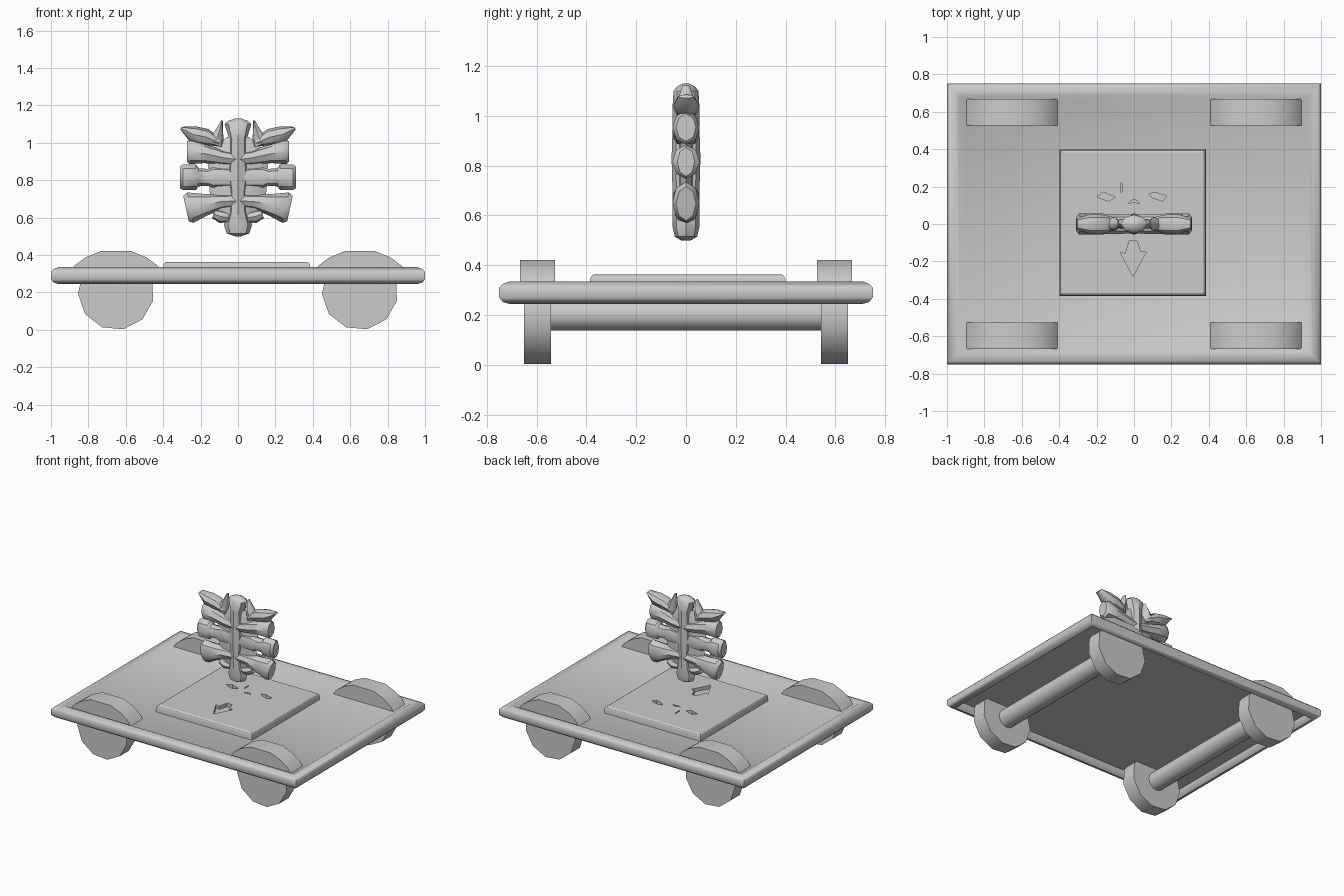
import bpy, bmesh, math
from mathutils import Vector

if "Cube" in bpy.data.objects:
    bpy.data.objects.remove(bpy.data.objects["Cube"])

grey = bpy.data.materials.new("plain_grey")
grey.use_nodes = True
GREY = (0.6, 0.6, 0.6, 1)
grey.diffuse_color = GREY
grey.node_tree.nodes["Principled BSDF"].inputs["Base Color"].default_value = GREY


def finish(bm, name, angle=35):
    bmesh.ops.recalc_face_normals(bm, faces=bm.faces)
    mesh = bpy.data.meshes.new(name)
    bm.to_mesh(mesh)
    bm.free()
    mesh.materials.append(grey)
    ob = bpy.data.objects.new(name, mesh)
    bpy.context.collection.objects.link(ob)
    smooth(ob, angle)
    return ob


def smooth(ob, angle):
    bpy.ops.object.select_all(action="DESELECT")
    ob.select_set(True)
    bpy.context.view_layer.objects.active = ob
    bpy.ops.object.shade_smooth_by_angle(angle=math.radians(angle))


def skin(bm, rings):
    """Join rings of equal point count into a closed, capped solid."""
    loops = [[bm.verts.new(p) for p in ring] for ring in rings]
    for a, b in zip(loops, loops[1:]):
        for i in range(len(a)):
            j = (i + 1) % len(a)
            bm.faces.new((a[i], a[j], b[j], b[i]))
    bm.faces.new(loops[0])
    bm.faces.new(loops[-1])


def rect_stack(name, hx, hy, steps, cx=0, cy=0):
    """Stacked rectangles given as (inset, height)."""
    corners = ((-1, -1), (1, -1), (1, 1), (-1, 1))
    bm = bmesh.new()
    skin(bm, [[(cx + sx * (hx - d), cy + sy * (hy - d), z) for sx, sy in corners]
              for d, z in steps])
    return finish(bm, name, 50)


def side_prism(name, outline, y0, y1):
    bm = bmesh.new()
    skin(bm, [[(x, y, z) for x, z in outline] for y in (y0, y1)])
    return finish(bm, name)


def loft(name, stations, sides=(1,), n=8):
    """Rounded bar through (x, z, half width, half depth) stations."""
    bm = bmesh.new()
    for s in sides:
        rings = []
        for i, (x, z, w, d) in enumerate(stations):
            p, q = stations[max(i - 1, 0)], stations[min(i + 1, len(stations) - 1)]
            t = Vector((q[0] - p[0], q[1] - p[1])).normalized()
            ring = []
            for k in range(n):
                a = math.tau * k / n
                u, v = w * math.cos(a), d * math.sin(a)
                ring.append((s * (x - t.y * u), v, z + t.x * u))
            rings.append(ring)
        skin(bm, rings)
    return finish(bm, name, 40)


# Deck with a rounded rim, shallow top and hollow underside
rect_stack("deck", 1, 0.75, [
    (0.06, 0.295), (0.06, 0.265), (0.04, 0.245), (0.015, 0.252), (0, 0.27),
    (0, 0.31), (0.015, 0.325), (0.04, 0.335), (0.065, 0.328), (0.09, 0.312)])

# Raised centre plate with engraved marks
plate = rect_stack("centre_plate", 0.392, 0.392,
                   [(0, 0.3), (0, 0.345), (0.006, 0.357), (0.016, 0.363)], -0.007, 0.007)
marks = [
    [(-0.2, 0.145), (-0.165, 0.17), (-0.1, 0.145), (-0.135, 0.122)],
    [(0.08, 0.16), (0.1, 0.14), (0.155, 0.122), (0.175, 0.15), (0.11, 0.17)],
    [(-0.03, 0.11), (-0.012, 0.127), (0.012, 0.127), (0.03, 0.11), (0, 0.117)],
    [(-0.071, 0.17), (-0.063, 0.17), (-0.063, 0.22), (-0.071, 0.22)],
    [(-0.025, -0.09), (0.015, -0.09), (0.035, -0.15), (0.065, -0.15),
     (-0.005, -0.28), (-0.075, -0.15), (-0.045, -0.16)],
]
bm = bmesh.new()
for mark in marks:
    skin(bm, [[(x, y, z) for x, y in mark] for z in (0.338, 0.4)])
cutter = finish(bm, "mark_cutter")
cut = plate.modifiers.new("engrave", "BOOLEAN")
cut.operation, cut.solver, cut.object = "DIFFERENCE", "EXACT", cutter
bpy.context.view_layer.objects.active = plate
bpy.ops.object.modifier_apply(modifier=cut.name)
bpy.data.objects.remove(cutter)
smooth(plate, 30)

# Wheels, wheel arches and axles
WX, WZ, WR, N = 0.652, 0.203, 0.204, 11
arch_half = [(0.252, 0.3), (0.222, 0.343), (0.165, 0.386), (0.082, 0.42)]
for sx, side in ((-1, "right"), (1, "left")):
    cx = sx * WX
    angles = [math.radians(-79) + math.tau * k / N for k in range(N)]
    wheel = [(cx + WR * math.cos(a), WZ + WR * math.sin(a)) for a in angles]
    arch = [(cx + d, z) for d, z in arch_half]
    arch += [(cx - d, z) for d, z in reversed(arch_half)]
    for sy, end in ((-1, "front"), (1, "back")):
        side_prism(f"{end}_{side}_wheel", wheel, sy * 0.543, sy * 0.65)
        side_prism(f"{end}_{side}_arch", arch, sy * 0.527, sy * 0.667)
    angles = [math.tau * k / 16 for k in range(16)]
    axle = [(cx + 0.066 * math.cos(a), WZ + 0.066 * math.sin(a)) for a in angles]
    side_prism(f"{side}_axle", axle, -0.56, 0.56)

# Floating emblem: a spine with paired ribs over a thin core
BOTH = (-1, 1)
loft("emblem_spine", [
    (0, 0.5, 0.015, 0.02), (0, 0.515, 0.06, 0.045), (0, 0.56, 0.075, 0.055),
    (0, 0.63, 0.05, 0.055), (0, 0.73, 0.045, 0.055), (0, 0.83, 0.06, 0.058),
    (0, 0.92, 0.05, 0.055), (0, 1.02, 0.047, 0.055), (0, 1.1, 0.072, 0.05),
    (0, 1.118, 0.05, 0.035), (0, 1.13, 0.015, 0.012)])
loft("emblem_core", [
    (0, 0.56, 0.06, 0.02), (0, 0.61, 0.13, 0.03), (0, 0.72, 0.15, 0.03),
    (0, 0.88, 0.16, 0.03), (0, 0.97, 0.13, 0.03), (0, 1.03, 0.06, 0.02)])
loft("emblem_horns", [
    (0.1, 1.0, 0.02, 0.035), (0.17, 1.03, 0.045, 0.05),
    (0.24, 1.045, 0.045, 0.05), (0.305, 1.078, 0.008, 0.03)], BOTH)
loft("emblem_spikes", [
    (0.125, 0.99, 0.05, 0.035), (0.1, 1.06, 0.022, 0.035),
    (0.085, 1.12, 0.004, 0.015)], BOTH)
loft("emblem_upper_ribs", [
    (0.0, 0.91, 0.035, 0.05), (0.08, 0.92, 0.04, 0.053), (0.17, 0.94, 0.05, 0.055),
    (0.25, 0.953, 0.068, 0.055), (0.272, 0.953, 0.055, 0.04)], BOTH)
loft("emblem_middle_ribs", [
    (0.02, 0.815, 0.055, 0.045), (0.13, 0.815, 0.06, 0.045), (0.16, 0.815, 0.045, 0.045),
    (0.21, 0.815, 0.048, 0.045), (0.225, 0.815, 0.068, 0.055),
    (0.295, 0.815, 0.068, 0.055), (0.31, 0.815, 0.058, 0.035)], BOTH)
loft("emblem_lower_ribs", [
    (0.0, 0.69, 0.035, 0.05), (0.09, 0.685, 0.04, 0.053), (0.18, 0.668, 0.06, 0.055),
    (0.255, 0.653, 0.083, 0.055), (0.278, 0.648, 0.07, 0.04)], BOTH)
loft("emblem_foot_lobes", [
    (0.05, 0.6, 0.025, 0.035), (0.09, 0.605, 0.035, 0.045),
    (0.13, 0.62, 0.025, 0.035)], BOTH)
